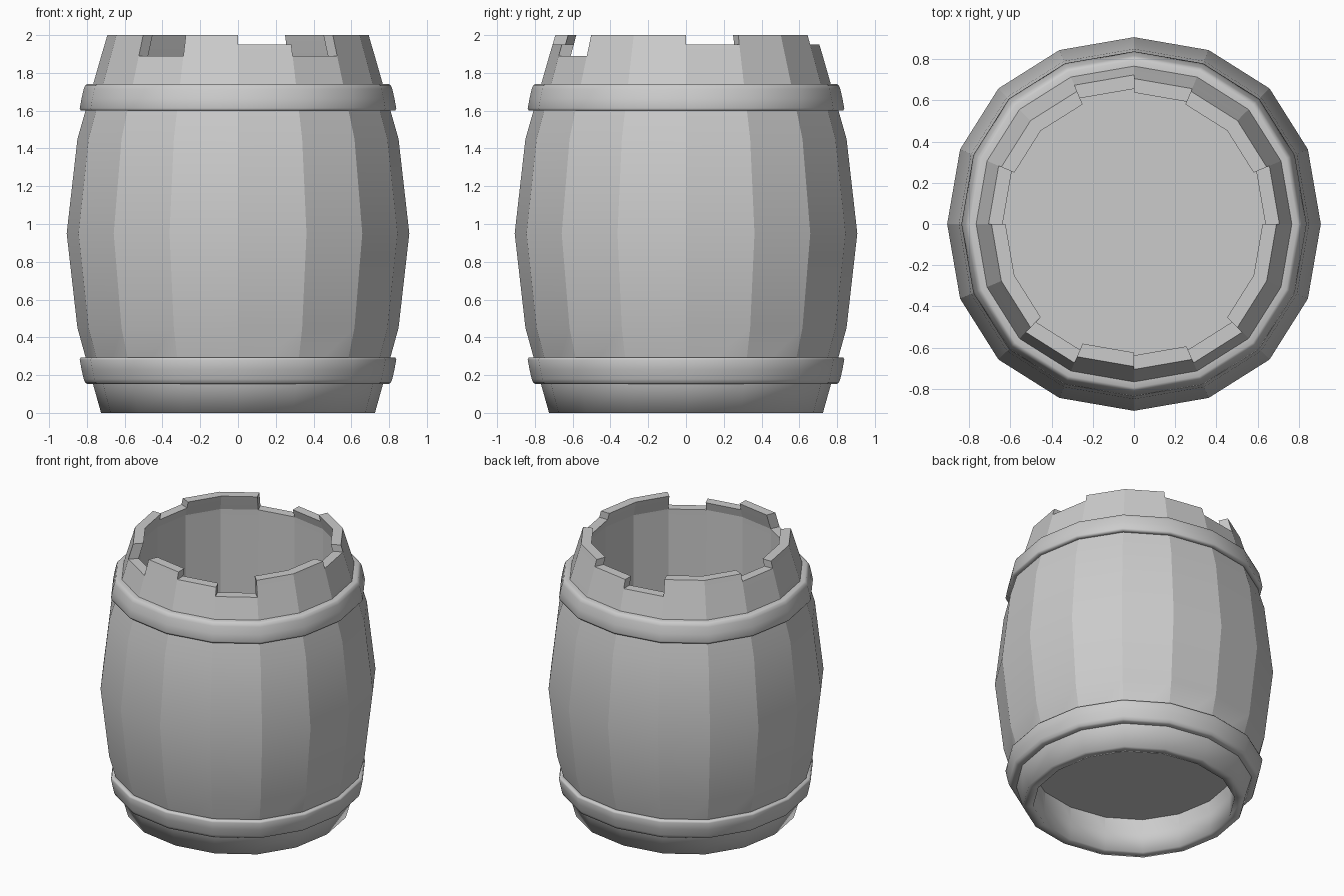
import bpy, bmesh, math

if "Cube" in bpy.data.objects:
    bpy.data.objects.remove(bpy.data.objects["Cube"])

N = 16
# barrel profile: height, outer radius, inner radius
PROFILE = [(0, 0.725, 0.657), (0.15, 0.767, 0.657), (0.45, 0.85, 0.657), (0.95, 0.907, 0.657),
           (1.45, 0.85, 0.657), (1.74, 0.767, 0.657), (1.89, 0.724, 0.656),
           (1.95, 0.706, 0.638), (2.0, 0.692, 0.624)]
TOP = len(PROFILE) - 1
# index of the last profile level of each stave (broken top edge)
ENDS = [TOP] * N
for k in (0, 3, 7, 12):
    ENDS[k] = TOP - 1
for k in (4, 10, 13):
    ENDS[k] = TOP - 2


def finish(bm, name, angle):
    bmesh.ops.remove_doubles(bm, verts=bm.verts, dist=1e-4)
    bmesh.ops.recalc_face_normals(bm, faces=bm.faces)
    me = bpy.data.meshes.new(name)
    bm.to_mesh(me)
    bm.free()
    ob = bpy.data.objects.new(name, me)
    bpy.context.collection.objects.link(ob)
    bpy.ops.object.select_all(action='DESELECT')
    ob.select_set(True)
    bpy.context.view_layer.objects.active = ob
    bpy.ops.object.shade_smooth_by_angle(angle=math.radians(angle))
    return ob


def polar(k, r, z):
    # sixteen-sided ring, slightly fuller on the diagonals
    a = 2 * math.pi * (k % N) / N
    r *= 1 + 0.026 * math.sin(2 * a) ** 2
    a += 0.013 * math.sin(4 * a)
    return (r * math.cos(a), r * math.sin(a), z)


def quad(bm, pts):
    bm.faces.new([bm.verts.new(p) for p in pts])


# staves: outer wall, inner wall, end caps and the steps between unequal staves
bm = bmesh.new()


def point(k, level, inner):
    return polar(k, PROFILE[level][1 + inner], PROFILE[level][0])


for k in range(N):
    end = ENDS[k]
    for side in (0, 1):
        for i in range(end):
            quad(bm, [point(k, i, side), point(k + 1, i, side),
                      point(k + 1, i + 1, side), point(k, i + 1, side)])
    for i in (0, end):
        quad(bm, [point(k, i, 0), point(k + 1, i, 0), point(k + 1, i, 1), point(k, i, 1)])
    lo, hi = sorted((end, ENDS[k - 1]))
    for i in range(lo, hi):
        quad(bm, [point(k, i, 0), point(k, i, 1), point(k, i + 1, 1), point(k, i + 1, 0)])
staves = finish(bm, "barrel_staves", 15)
# the foot below the lower hoop is smooth
me = staves.data
for e in me.edges:
    if all(me.vertices[v].co.z < 0.16 for v in e.vertices):
        e.use_edge_sharp = False

# recessed floor
bm = bmesh.new()
for z in (0.25, 0.28):
    bm.faces.new([bm.verts.new(polar(k, 0.67, z)) for k in range(N)])
for k in range(N):
    quad(bm, [polar(k, 0.67, 0.25), polar(k + 1, 0.67, 0.25),
              polar(k + 1, 0.67, 0.28), polar(k, 0.67, 0.28)])
finish(bm, "barrel_floor", 20)

# rounded hoops, mirrored about the belly
HOOP = [(0.80, 0.65), (0.833, 0.65), (0.838, 0.663), (0.828, 0.715),
        (0.817, 0.765), (0.808, 0.785), (0.795, 0.792), (0.755, 0.792)]
for name, s, mid in (("upper_hoop", 1, 0.95), ("lower_hoop", -1, 0.944)):
    bm = bmesh.new()
    for k in range(N):
        for (r0, z0), (r1, z1) in zip(HOOP, HOOP[1:] + HOOP[:1]):
            quad(bm, [polar(k, r0, mid + s * z0), polar(k + 1, r0, mid + s * z0),
                      polar(k + 1, r1, mid + s * z1), polar(k, r1, mid + s * z1)])
    finish(bm, name, 80)
